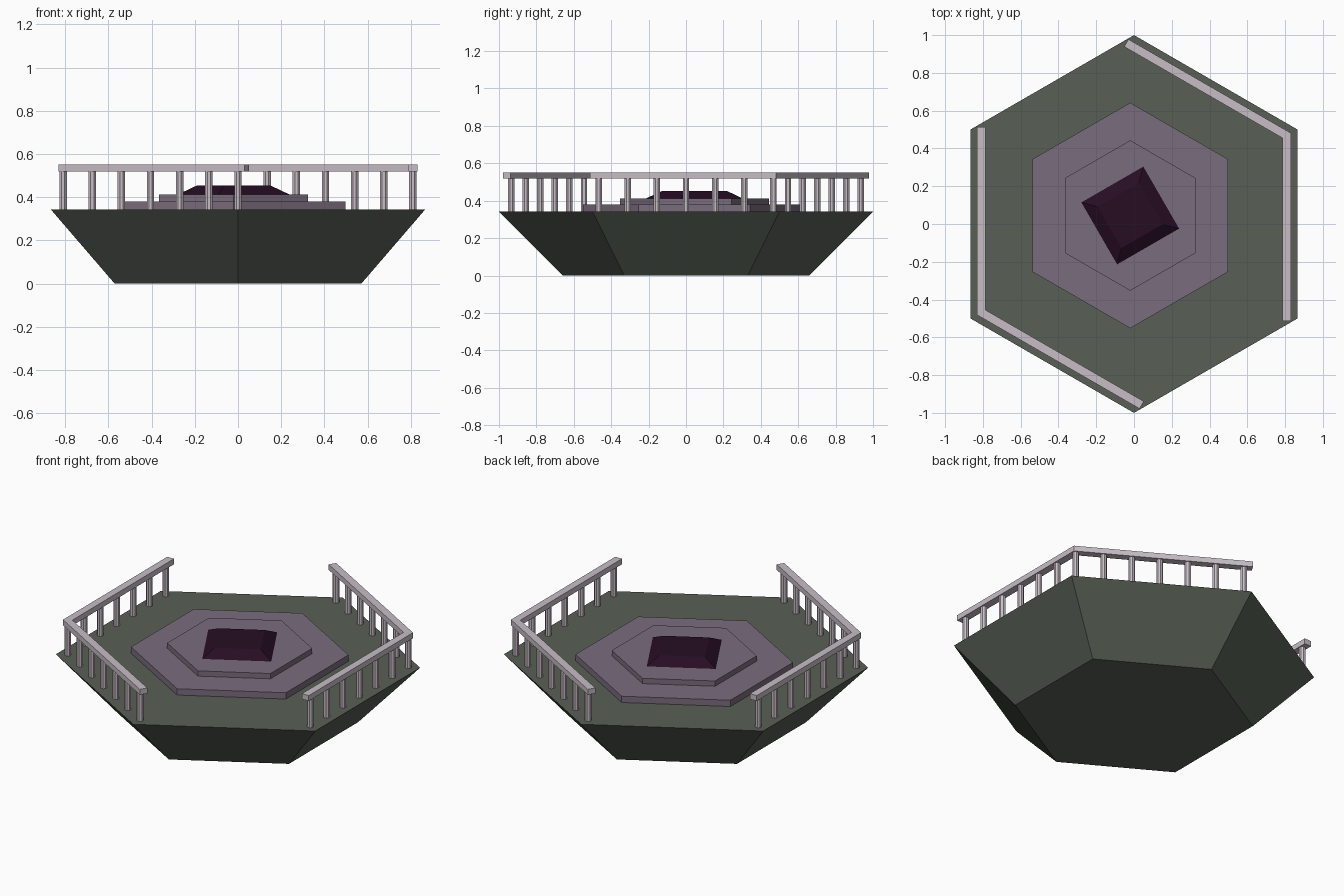
import bpy, bmesh
from math import sin, cos, radians, sqrt
from mathutils import Vector

if "Cube" in bpy.data.objects:
    bpy.data.objects.remove(bpy.data.objects["Cube"])


def material(name, rgb):
    m = bpy.data.materials.new(name)
    m.diffuse_color = (*rgb, 1)
    m.use_nodes = True
    m.node_tree.nodes["Principled BSDF"].inputs["Base Color"].default_value = m.diffuse_color
    return m


GREEN = material("dark green stone", (0.098, 0.114, 0.093))
MAUVE = material("mauve stone", (0.195, 0.150, 0.202))
PALE = material("pale pink stone", (0.578, 0.515, 0.565))
PURPLE = material("deep purple", (0.020, 0.004, 0.017))


def make_object(name, bm, mat):
    bmesh.ops.recalc_face_normals(bm, faces=bm.faces)
    mesh = bpy.data.meshes.new(name)
    bm.to_mesh(mesh)
    bm.free()
    mesh.materials.append(mat)
    ob = bpy.data.objects.new(name, mesh)
    bpy.context.collection.objects.link(ob)
    return ob


def loft(bm, rings):
    """Skin a list of equal-length point rings and cap both ends."""
    vs = [[bm.verts.new(p) for p in ring] for ring in rings]
    n = len(vs[0])
    for a, b in zip(vs, vs[1:]):
        for i in range(n):
            j = (i + 1) % n
            bm.faces.new((a[i], a[j], b[j], b[i]))
    bm.faces.new(vs[0][::-1])
    bm.faces.new(vs[-1])


def ring(n, r, z, centre=(0, 0), start=90):
    return [Vector((centre[0] + r * cos(radians(start + 360 * i / n)),
                    centre[1] + r * sin(radians(start + 360 * i / n)), z))
            for i in range(n)]


def frustum(name, mat, n, r0, r1, z0, z1, centre=(0, 0), start=90):
    bm = bmesh.new()
    loft(bm, [ring(n, r0, z0, centre, start), ring(n, r1, z1, centre, start)])
    return make_object(name, bm, mat)


# Tapered hexagonal base, two steps and the square centre pad
MID = (-0.02, 0.045)
frustum("base", GREEN, 6, 0.66, 1.0, 0.0, 0.342)
frustum("lower_step", MAUVE, 6, 0.597, 0.597, 0.34, 0.38, MID)
frustum("upper_step", MAUVE, 6, 0.398, 0.398, 0.379, 0.412, MID)
frustum("centre_pad", PURPLE, 4, 0.27, 0.178, 0.411, 0.453, MID, 75)

# Two L-shaped railings, each along two sides of the hexagon
R, HALF, OVERHANG = 0.935, 0.0225, 0.047
corners = ring(6, R, 0)


def railing(name, ids):
    pts = [corners[i].copy() for i in ids]
    first = (pts[0] - pts[1]).normalized()
    last = (pts[2] - pts[1]).normalized()
    # handrail with a mitred corner and overhanging ends
    ends = [pts[0] + first * OVERHANG, pts[1], pts[2] + last * OVERHANG]
    out0 = ((pts[0] + pts[1]) / 2).normalized() * HALF
    out1 = pts[1].normalized() * HALF * 2 / sqrt(3)
    out2 = ((pts[1] + pts[2]) / 2).normalized() * HALF
    lo, hi = Vector((0, 0, 0.519)), Vector((0, 0, 0.552))
    bm = bmesh.new()
    loft(bm, [[p - o + lo, p + o + lo, p + o + hi, p - o + hi]
              for p, o in zip(ends, (out0, out1, out2))])
    make_object(name + "_handrail", bm, PALE)
    # evenly spaced posts, one shared at the corner
    spots = [pts[0].lerp(pts[1], i / 6) for i in range(7)]
    spots += [pts[1].lerp(pts[2], i / 6) for i in range(1, 7)]
    bm = bmesh.new()
    for s in spots:
        loft(bm, [ring(8, 0.0185, z, s, 22.5) for z in (0.34, 0.521)])
    make_object(name + "_posts", bm, PALE)


railing("right_railing", (0, 5, 4))
railing("left_railing", (1, 2, 3))
